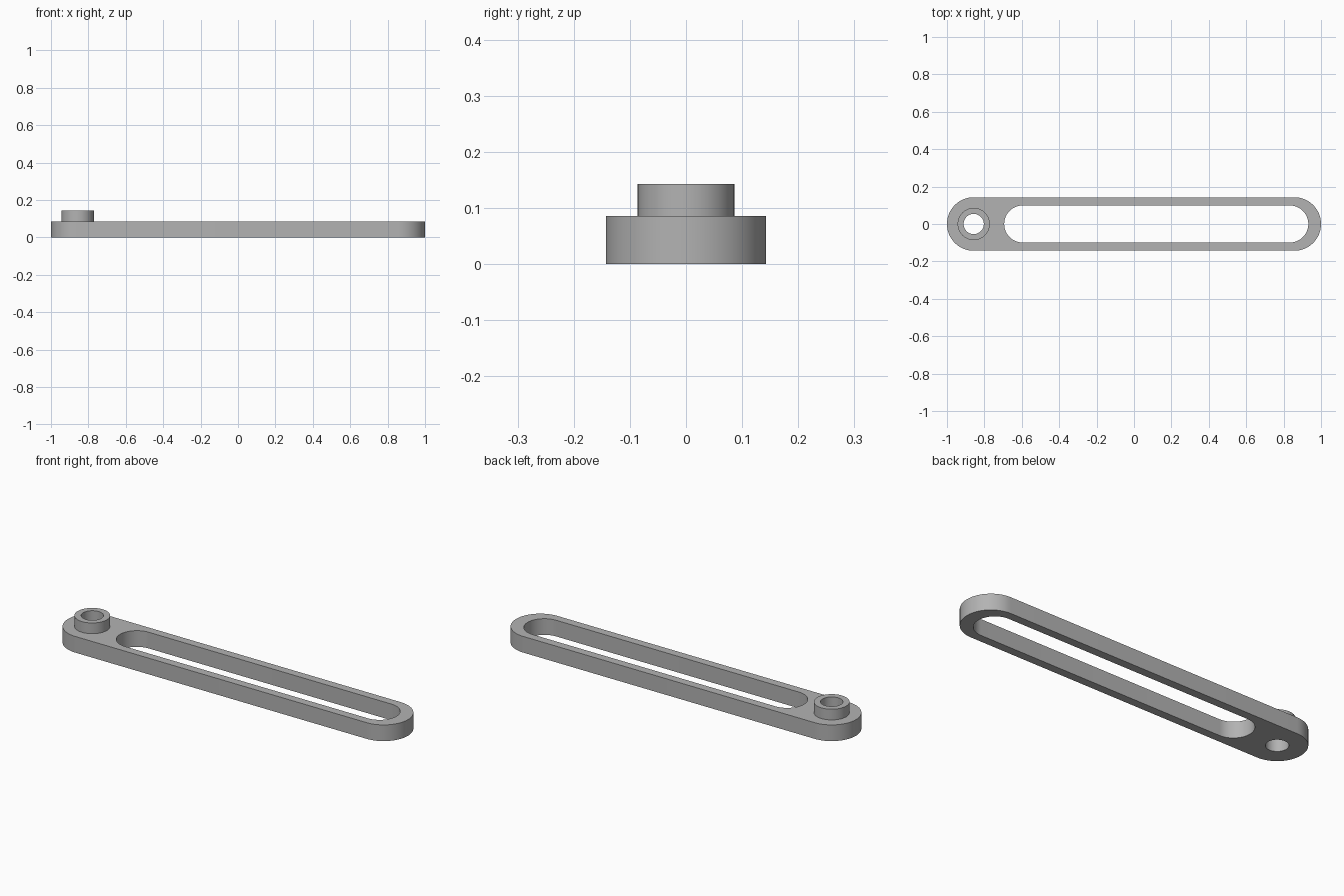
import bpy, bmesh
from math import pi, cos, sin, radians

cube = bpy.data.objects.get("Cube")
if cube:
    bpy.data.objects.remove(cube, do_unlink=True)

grey = bpy.data.materials.new("plain grey")
grey.use_nodes = True
colour = (0.45, 0.45, 0.45, 1)
grey.diffuse_color = colour
grey.node_tree.nodes["Principled BSDF"].inputs["Base Color"].default_value = colour

ARC = 32  # segments per half circle


def slot(x0, x1, r):
    """Rounded slot outline between two arc centres."""
    pts = []
    for cx, start in ((x1, -pi / 2), (x0, pi / 2)):
        for i in range(ARC + 1):
            a = start + pi * i / ARC
            pts.append((cx + r * cos(a), r * sin(a)))
    return pts


def circle(cx, r):
    n = 2 * ARC
    return [(cx + r * cos(2 * pi * i / n), r * sin(2 * pi * i / n)) for i in range(n)]


def extruded(name, outlines, z0, z1, open_base=False):
    """Fill nested outlines (outer edge and holes) and extrude them upwards."""
    bm = bmesh.new()
    for pts in outlines:
        vs = [bm.verts.new((x, y, z0)) for x, y in pts]
        for a, b in zip(vs, vs[1:] + vs[:1]):
            bm.edges.new((a, b))
    bmesh.ops.triangle_fill(bm, use_beauty=True, use_dissolve=False, edges=bm.edges[:])
    base = bm.faces[:]
    new = bmesh.ops.extrude_face_region(bm, geom=base, use_keep_orig=True)["geom"]
    top = [v for v in new if isinstance(v, bmesh.types.BMVert)]
    bmesh.ops.translate(bm, verts=top, vec=(0, 0, z1 - z0))
    bmesh.ops.recalc_face_normals(bm, faces=bm.faces[:])
    if open_base:
        bmesh.ops.delete(bm, geom=base, context="FACES_ONLY")
    mesh = bpy.data.meshes.new(name)
    bm.to_mesh(mesh)
    bm.free()
    mesh.materials.append(grey)
    ob = bpy.data.objects.new(name, mesh)
    bpy.context.collection.objects.link(ob)
    bpy.ops.object.select_all(action="DESELECT")
    ob.select_set(True)
    bpy.context.view_layer.objects.active = ob
    bpy.ops.object.shade_smooth_by_angle(angle=radians(30))
    return ob


END, RADIUS = 0.857, 0.143
THICK, TOP = 0.086, 0.143
hole = circle(-END, 0.054)

# Slotted arm with a round pivot hole
extruded("slotted_arm", [slot(-END, END, RADIUS), slot(-0.595, 0.833, 0.099), hole], 0, THICK)

# Raised collar around the pivot hole
extruded("pivot_collar", [circle(-END, 0.086), hole], THICK, TOP, open_base=True)
